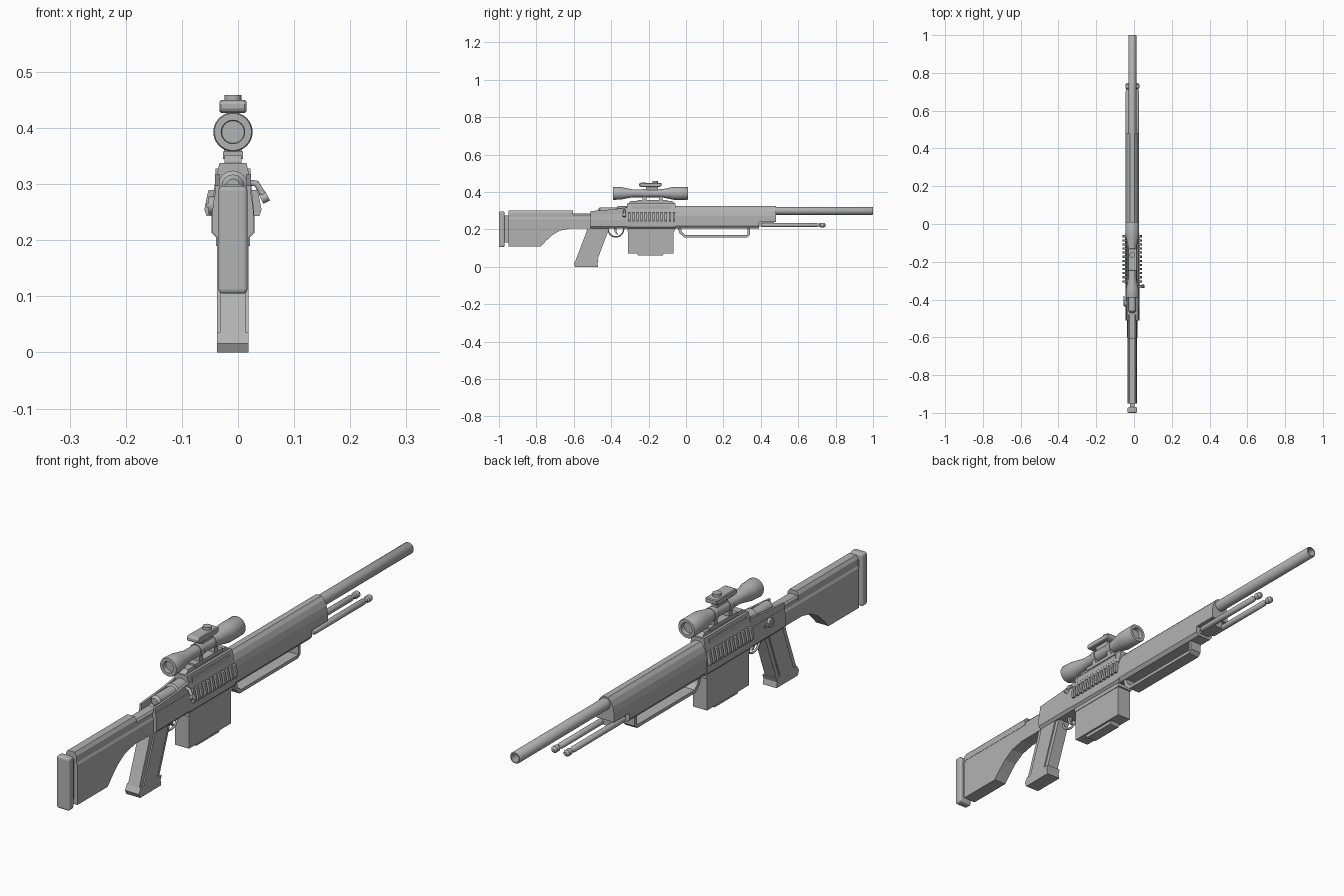
import bpy, bmesh, math
from mathutils import Vector

cube = bpy.data.objects.get("Cube")
if cube:
    bpy.data.objects.remove(cube)

CX = -0.009   # centre line of the body

metal = bpy.data.materials.new("plain_grey")
metal.use_nodes = True
GREY = (0.45, 0.45, 0.45, 1)
metal.diffuse_color = GREY
metal.node_tree.nodes["Principled BSDF"].inputs["Base Color"].default_value = GREY


def finish(name, bm, bevel=0, segments=1, smooth=False):
    bmesh.ops.recalc_face_normals(bm, faces=bm.faces)
    mesh = bpy.data.meshes.new(name)
    bm.to_mesh(mesh)
    bm.free()
    mesh.materials.append(metal)
    ob = bpy.data.objects.new(name, mesh)
    bpy.context.collection.objects.link(ob)
    if bevel:
        mod = ob.modifiers.new("Bevel", "BEVEL")
        mod.width, mod.segments, mod.limit_method = bevel, segments, "ANGLE"
    if smooth:
        bpy.ops.object.select_all(action="DESELECT")
        ob.select_set(True)
        bpy.context.view_layer.objects.active = ob
        bpy.ops.object.shade_smooth_by_angle(angle=math.radians(35))
    return ob


def extrude(name, points, step, **kw):
    bm = bmesh.new()
    face = bm.faces.new([bm.verts.new(p) for p in points])
    new = bmesh.ops.extrude_face_region(bm, geom=[face])["geom"]
    verts = [v for v in new if isinstance(v, bmesh.types.BMVert)]
    bmesh.ops.translate(bm, verts=verts, vec=step)
    return finish(name, bm, **kw)


def side_prism(name, outline, half, x=CX, **kw):
    """Side outline (y, z) extruded across the width."""
    return extrude(name, [(x - half, y, z) for y, z in outline], (2 * half, 0, 0), **kw)


def long_prism(name, half_section, y0, y1, **kw):
    """Mirrored half section (offset, z) extruded along the length."""
    pts = [(CX + w, y0, z) for w, z in half_section]
    pts += [(CX - w, y0, z) for w, z in reversed(half_section) if w > 0]
    return extrude(name, pts, (0, y1 - y0, 0), **kw)


def box(name, half, y0, y1, z0, z1, x=CX, **kw):
    return side_prism(name, [(y0, z0), (y1, z0), (y1, z1), (y0, z1)], half, x, **kw)


def lathe(name, profile, z, x=CX, sides=32):
    """Profile (y, radius) turned about a lengthwise axis."""
    bm = bmesh.new()
    rings = []
    for y, r in profile:
        rings.append([bm.verts.new((x + r * math.cos(a), y, z + r * math.sin(a)))
                      for a in (2 * math.pi * i / sides for i in range(sides))])
    for a, b in zip(rings, rings[1:]):
        for i in range(sides):
            j = (i + 1) % sides
            bm.faces.new((a[i], a[j], b[j], b[i]))
    bm.faces.new(rings[0])
    bm.faces.new(rings[-1])
    return finish(name, bm, smooth=True)


def disc(name, centre, axis, radius, depth, sides=24):
    bm = bmesh.new()
    bmesh.ops.create_cone(bm, cap_ends=True, segments=sides, radius1=radius,
                          radius2=radius, depth=depth)
    turn = Vector((0, 0, 1)).rotation_difference(Vector(axis)).to_matrix()
    bmesh.ops.rotate(bm, verts=bm.verts, matrix=turn)
    bmesh.ops.translate(bm, verts=bm.verts, vec=centre)
    return finish(name, bm, smooth=True)


def tube(name, points, radius):
    curve = bpy.data.curves.new(name, "CURVE")
    curve.dimensions = "3D"
    curve.bevel_depth, curve.bevel_resolution, curve.use_fill_caps = radius, 3, True
    spline = curve.splines.new("POLY")
    spline.points.add(len(points) - 1)
    for p, co in zip(spline.points, points):
        p.co = (*co, 1)
    curve.materials.append(metal)
    ob = bpy.data.objects.new(name, curve)
    bpy.context.collection.objects.link(ob)
    return ob


# Butt plate and its spacer
box("butt_plate", 0.026, -1, -0.97, 0.105, 0.297, bevel=0.008, segments=3)
box("butt_spacer", 0.012, -0.975, -0.945, 0.13, 0.275)

# Stock with curved underside, chamfered top and cheek rest
side_prism("stock", [(-0.95, 0.11), (-0.775, 0.11), (-0.75, 0.137), (-0.717, 0.168),
                     (-0.675, 0.193), (-0.62, 0.205), (-0.48, 0.205), (-0.48, 0.255),
                     (-0.95, 0.255)], 0.025)
long_prism("stock_top", [(0.025, 0.255), (0.021, 0.263), (0.021, 0.278), (0.015, 0.285)],
           -0.95, -0.48)
long_prism("cheek_rest", [(0.022, 0.268), (0.022, 0.288), (0.014, 0.30)], -0.95, -0.605)

# Grip
side_prism("grip", [(-0.525, 0.215), (-0.535, 0.18), (-0.59, 0.035), (-0.475, 0.035),
                    (-0.42, 0.18), (-0.405, 0.215)], 0.023)
side_prism("grip_side_panel", [(-0.505, 0.215), (-0.515, 0.18), (-0.57, 0.035),
                               (-0.492, 0.035), (-0.437, 0.18), (-0.425, 0.215)], 0.028)
side_prism("grip_base", [(-0.6, 0.016), (-0.592, 0), (-0.47, 0), (-0.474, 0.02),
                         (-0.468, 0.036), (-0.588, 0.036)], 0.028)

# Rear receiver: lower body, side walls and the bolt between them
long_prism("rear_receiver", [(0.028, 0.205), (0.037, 0.215), (0.037, 0.25), (0.033, 0.28)],
           -0.51, -0.31)
for side, tag in ((1, "left"), (-1, "right")):
    side_prism(tag + "_receiver_wall", [(-0.51, 0.275), (-0.31, 0.275), (-0.31, 0.318),
                                        (-0.38, 0.308), (-0.51, 0.298)],
               0.004, CX + side * 0.028)
lathe("bolt", [(-0.47, 0.012), (-0.46, 0.02), (-0.37, 0.02), (-0.365, 0.027), (-0.3, 0.027)],
      0.297)
tube("bolt_handle", [(0.005, -0.33, 0.305), (0.033, -0.33, 0.301), (0.047, -0.33, 0.277)], 0.006)
disc("bolt_knob", (0.047, -0.33, 0.276), (1, 0, 0.5), 0.009, 0.013)
disc("selector_disc", (CX - 0.038, -0.42, 0.262), (1, 0, 0), 0.016, 0.012)
box("selector_lever", 0.003, -0.435, -0.38, 0.258, 0.266, CX - 0.044)

# Middle receiver with raised top and side slots framed by a rail
long_prism("middle_receiver", [(0.028, 0.203), (0.038, 0.213), (0.038, 0.245), (0.033, 0.297),
                               (0.024, 0.338)], -0.315, -0.055)
side_prism("receiver_top", [(-0.312, 0.336), (-0.295, 0.352), (-0.075, 0.352), (-0.058, 0.336)],
           0.015)
for side, tag in ((1, "left"), (-1, "right")):
    side_prism(tag + "_top_rail", [(-0.295, 0.308), (-0.08, 0.308), (-0.08, 0.328),
                                   (-0.295, 0.328)], 0.003, CX + side * 0.028)

# Row of cooling fins on both sides
fin = [(0.03, 0.29), (0.044, 0.289), (0.051, 0.255), (0.047, 0.243), (0.03, 0.243)]
for side, tag in ((1, "left"), (-1, "right")):
    for i in range(12):
        extrude(f"{tag}_fin_{i + 1}", [(CX + side * w, -0.309 + i * 0.0217, z) for w, z in fin],
                (0, 0.011, 0))

# Magazine
box("magazine", 0.028, -0.31, -0.068, 0.072, 0.21)
side_prism("magazine_floor", [(-0.265, 0.074), (-0.255, 0.06), (-0.125, 0.06), (-0.115, 0.074)],
           0.02)
box("magazine_collar", 0.03, -0.314, -0.062, 0.19, 0.206)

# Trigger and guard
arc = [(CX, -0.375 + 0.042 * math.cos(a), 0.205 - 0.045 * math.sin(a))
       for a in (math.pi * i / 14 for i in range(15))]
tube("trigger_guard", arc, 0.004)
side_prism("trigger", [(-0.385, 0.208), (-0.37, 0.208), (-0.372, 0.19), (-0.362, 0.172),
                       (-0.37, 0.172), (-0.382, 0.188)], 0.005)

# Forend, nose step and carrying loop
forend = [(0.036, 0.24), (0.036, 0.272), (0.031, 0.295), (0.022, 0.314), (0.011, 0.325)]
long_prism("forend", [(0.026, 0.205), (0.036, 0.218)] + forend, -0.056, 0.39)
long_prism("forend_nose", forend, 0.389, 0.48)
side_prism("under_loop", [(-0.045, 0.21), (-0.035, 0.18), (-0.01, 0.158), (0.328, 0.158),
                          (0.342, 0.17), (0.342, 0.21), (0.33, 0.21), (0.33, 0.17),
                          (-0.004, 0.17), (-0.022, 0.187), (-0.028, 0.21)], 0.023)

# Hollow barrel
lathe("barrel", [(0.4, 0.021), (0.997, 0.021), (1, 0.019), (1, 0.015), (0.93, 0.015)], 0.299)

# Folded bipod
box("bipod_mount", 0.02, 0.385, 0.47, 0.215, 0.245)
for side, tag in ((1, "left"), (-1, "right")):
    lathe(tag + "_bipod_leg", [(0.405, 0.008), (0.415, 0.011), (0.7, 0.011), (0.705, 0.008),
                               (0.715, 0.008), (0.72, 0.012), (0.738, 0.012), (0.746, 0.006)],
          0.223, CX + side * 0.025, sides=16)

# Scope with recessed lenses
lathe("scope", [(-0.375, 0.02), (-0.39, 0.021), (-0.39, 0.033), (-0.385, 0.035), (-0.345, 0.033),
                (-0.285, 0.021), (-0.13, 0.021), (-0.065, 0.035), (0.007, 0.035), (0.01, 0.033),
                (0.01, 0.022), (-0.005, 0.02)], 0.393)
for y in (-0.222, -0.135):
    box("scope_mount", 0.016, y - 0.01, y + 0.01, 0.348, 0.385)
    lathe("scope_ring", [(y - 0.01, 0.024), (y + 0.01, 0.024)], 0.393)
box("scope_foot", 0.018, -0.26, -0.1, 0.345, 0.358)

# Sight block above the scope
box("sight_post", 0.011, -0.215, -0.15, 0.405, 0.43)
side_prism("sight_block", [(-0.25, 0.432), (-0.24, 0.427), (-0.14, 0.427), (-0.13, 0.432),
                           (-0.13, 0.448), (-0.24, 0.45), (-0.25, 0.446)], 0.024,
           bevel=0.003)
disc("sight_knob", (CX, -0.165, 0.453), (0, 0, 1), 0.015, 0.012)
